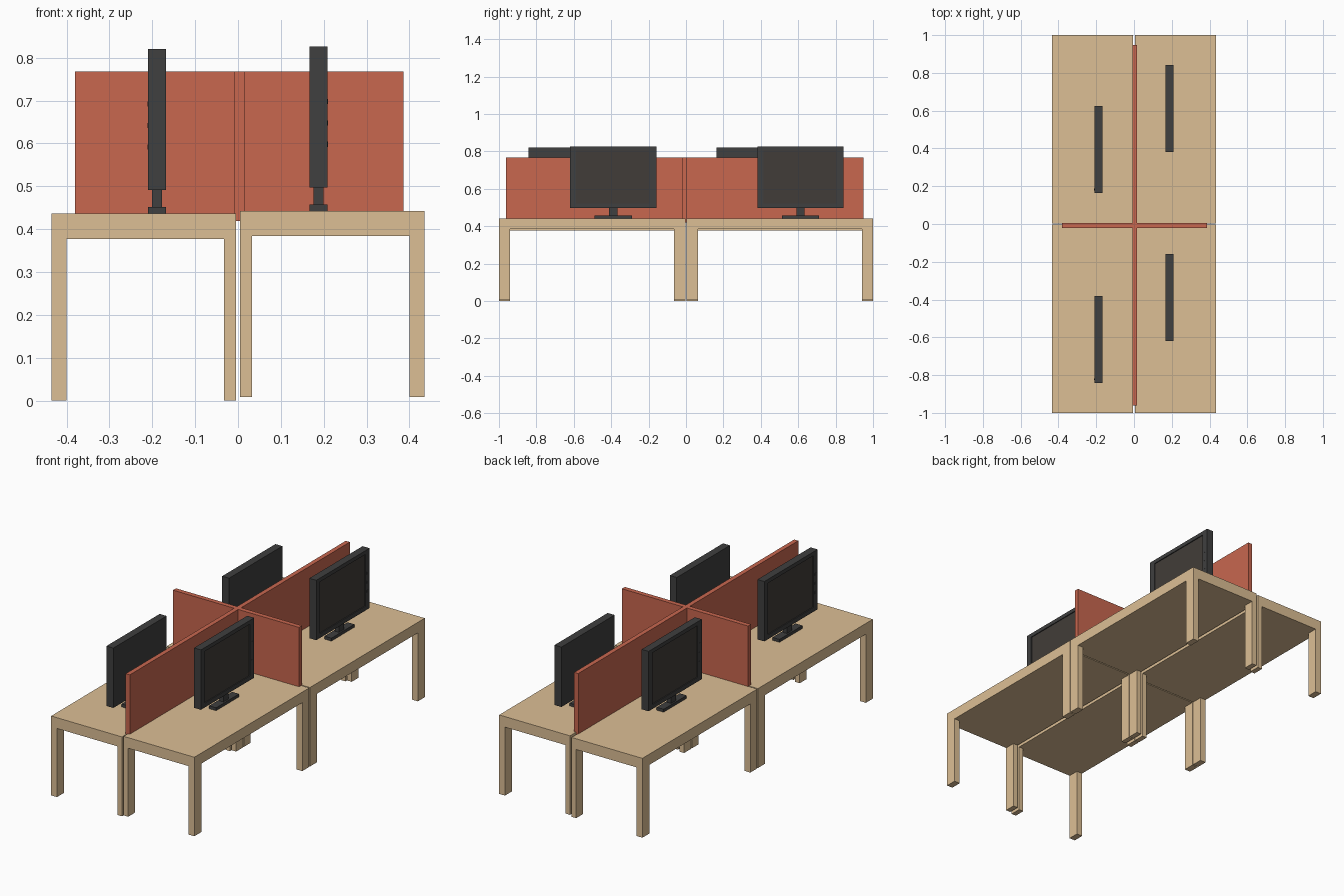
import bpy, bmesh
from mathutils import Matrix, Vector

if "Cube" in bpy.data.objects:
    bpy.data.objects.remove(bpy.data.objects["Cube"])


def material(name, rgb):
    m = bpy.data.materials.new(name)
    m.diffuse_color = (*rgb, 1)
    m.use_nodes = True
    m.node_tree.nodes["Principled BSDF"].inputs["Base Color"].default_value = m.diffuse_color
    return m


WOOD = material("wood", (0.72, 0.52, 0.30))
RED = material("red_fabric", (0.58, 0.135, 0.078))
DARK = material("dark_plastic", (0.05, 0.05, 0.05))
GLASS = material("screen_glass", (0.053, 0.046, 0.040))


def finish(bm, name, *mats):
    bmesh.ops.recalc_face_normals(bm, faces=bm.faces)
    me = bpy.data.meshes.new(name)
    bm.to_mesh(me)
    bm.free()
    ob = bpy.data.objects.new(name, me)
    for m in mats:
        me.materials.append(m)
    bpy.context.collection.objects.link(ob)
    return ob


def add_box(bm, x, y, z):
    size = Vector((x[1] - x[0], y[1] - y[0], z[1] - z[0]))
    mid = Vector((sum(x), sum(y), sum(z))) / 2
    mat = Matrix.Translation(mid) @ Matrix.Diagonal(size).to_4x4()
    bmesh.ops.create_cube(bm, size=1, matrix=mat)


def boxes(name, mat, *specs):
    bm = bmesh.new()
    for s in specs:
        add_box(bm, *s)
    return finish(bm, name, mat)


def desk(name, xs, ys, top, under, foot):
    # top and four legs as one shell: 3x3 grid thickened, corners drawn down
    bm = bmesh.new()
    v = [[bm.verts.new((x, y, top)) for y in ys] for x in xs]
    for i in range(3):
        for j in range(3):
            bm.faces.new((v[i][j], v[i + 1][j], v[i + 1][j + 1], v[i][j + 1]))
    geom = bmesh.ops.extrude_face_region(bm, geom=bm.faces[:])["geom"]
    for g in geom:
        if isinstance(g, bmesh.types.BMVert):
            g.co.z = under
    mx, my = (xs[0] + xs[3]) / 2, (ys[0] + ys[3]) / 2
    corners = []
    for f in geom:
        if isinstance(f, bmesh.types.BMFace):
            c = f.calc_center_median()
            inner_x = xs[1] < c.x < xs[2]
            inner_y = ys[1] < c.y < ys[2]
            if not (inner_x or inner_y):
                corners.append(f)
    for f in bmesh.ops.extrude_discrete_faces(bm, faces=corners)["faces"]:
        for vert in f.verts:
            vert.co.z = foot
    bmesh.ops.remove_doubles(bm, verts=bm.verts, dist=1e-5)
    bmesh.ops.recalc_face_normals(bm, faces=bm.faces)
    bmesh.ops.dissolve_limit(bm, angle_limit=0.01, verts=bm.verts, edges=bm.edges)
    return finish(bm, name, WOOD)


def monitor(tag):
    # built facing +x, standing on z = 0
    w, h0, h1 = 0.231, 0.055, 0.384
    bm = bmesh.new()
    add_box(bm, (-0.021, 0.021), (-w, w), (h0, h1))
    bm.normal_update()
    front = [f for f in bm.faces if f.normal.x > 0.9]
    bmesh.ops.inset_individual(bm, faces=front, thickness=0.02)
    # wider bezel at the sides, then recess the glass
    for v in front[0].verts:
        v.co.y = 0.195 if v.co.y > 0 else -0.198
        v.co.z = h1 - 0.021 if v.co.z > 0.2 else h0 + 0.024
    loop = bmesh.ops.extrude_discrete_faces(bm, faces=front)["faces"]
    for v in loop[0].verts:
        v.co.x -= 0.005
    loop[0].material_index = 1
    parts = [finish(bm, "monitor_screen_" + tag, DARK, GLASS)]
    parts.append(boxes("monitor_stand_" + tag, DARK,
                       ((-0.012, 0.012), (-0.022, 0.022), (0.014, h0 + 0.002)),
                       ((-0.021, 0.021), (-0.1, 0.1), (0, 0.016))))
    # control buttons on the bezel
    parts.append(boxes("monitor_buttons_" + tag, DARK,
                       *[((0.02, 0.022), (0.206, 0.216), (z, z + 0.012))
                         for z in (0.15, 0.2, 0.25)]))
    return parts


# four desks, the right-hand pair standing slightly higher
X = (0.005, 0.033, 0.4, 0.435)
Y = (0.003, 0.063, 0.94, 1.0)
flip = lambda t: [-a for a in reversed(t)]
for end, ys in (("front", flip(Y)), ("back", Y)):
    desk("desk_right_" + end, X, ys, 0.442, 0.384, 0.008)
    desk("desk_left_" + end, flip(X), ys, 0.436, 0.377, 0.0)

# crossed privacy partitions
boxes("long_partition", RED, ((-0.009, 0.016), (-0.962, 0.948), (0.419, 0.768)))
boxes("cross_partition", RED, ((-0.38, 0.386), (-0.021, 0.005), (0.419, 0.768)))

# monitors, the left pair turned to face the other way
for tag, x, y, z, turn in (("right_front", 0.188, -0.389, 0.442, 0),
                           ("right_back", 0.188, 0.612, 0.442, 0),
                           ("left_front", -0.189, -0.611, 0.436, 1),
                           ("left_back", -0.189, 0.394, 0.436, 1)):
    for ob in monitor(tag):
        ob.location = (x, y, z)
        ob.rotation_euler.z = turn * 3.14159265
